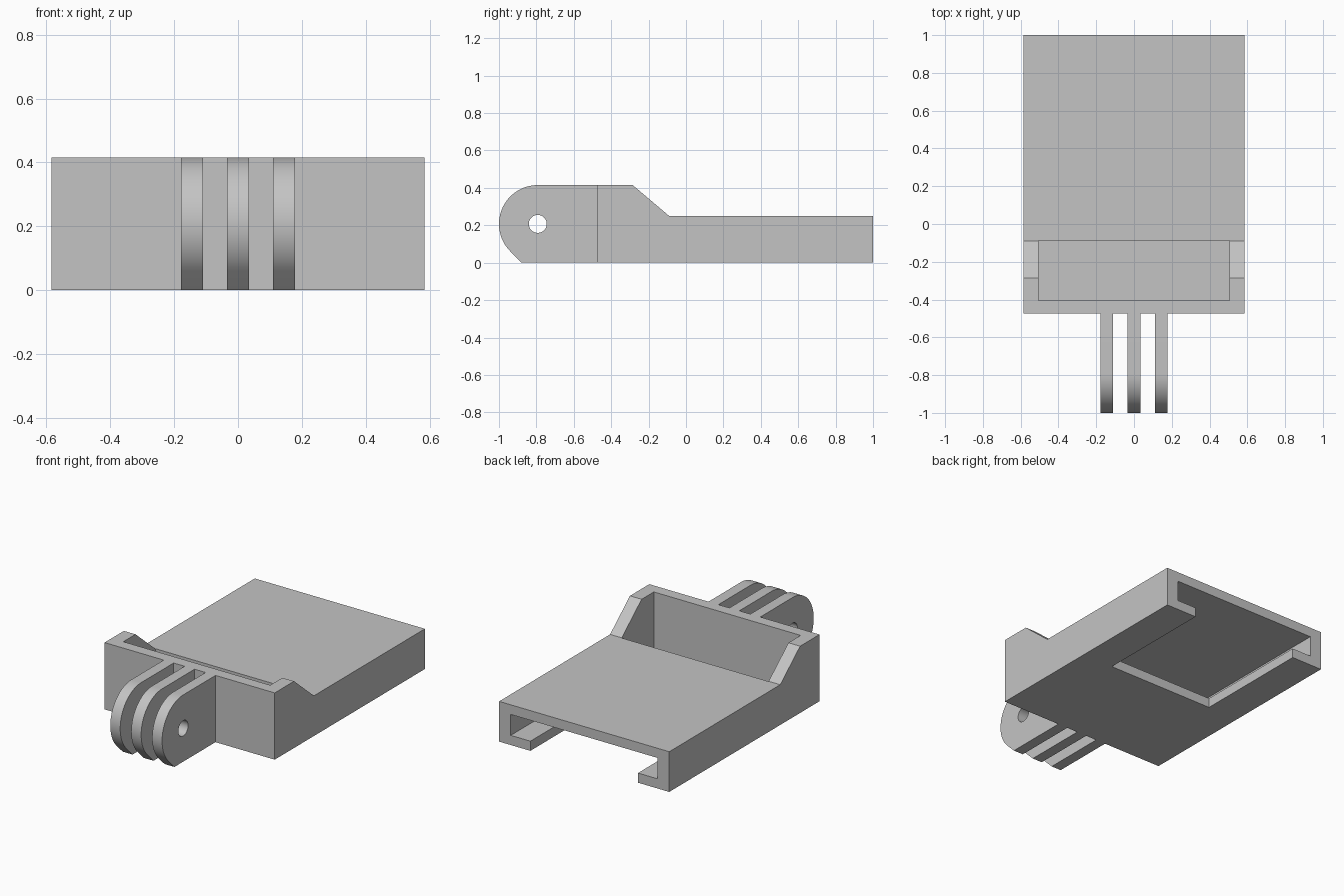
import bpy, bmesh, math
from math import sin, cos, pi

old = bpy.data.objects.get("Cube")
if old:
    bpy.data.objects.remove(old, do_unlink=True)

GREY = (0.55, 0.55, 0.55, 1)
plastic = bpy.data.materials.new("grey_plastic")
plastic.use_nodes = True
plastic.diffuse_color = GREY
plastic.node_tree.nodes["Principled BSDF"].inputs["Base Color"].default_value = GREY

HALF = 0.585       # half width of the body
WALL = -0.475      # outer face of the front wall
HEIGHT = 0.415
R = HEIGHT / 2     # radius of the finger tips


def prism(name, profile, x0, x1):
    """Extrude a (y, z) profile along x."""
    bm = bmesh.new()
    face = bm.faces.new([bm.verts.new((x0, y, z)) for y, z in profile])
    ext = bmesh.ops.extrude_face_region(bm, geom=[face])
    moved = [g for g in ext["geom"] if isinstance(g, bmesh.types.BMVert)]
    bmesh.ops.translate(bm, verts=moved, vec=(x1 - x0, 0, 0))
    bmesh.ops.recalc_face_normals(bm, faces=bm.faces)
    mesh = bpy.data.meshes.new(name)
    bm.to_mesh(mesh)
    bm.free()
    mesh.materials.append(plastic)
    obj = bpy.data.objects.new(name, mesh)
    bpy.context.collection.objects.link(obj)
    return obj


def select(obj):
    bpy.ops.object.select_all(action='DESELECT')
    obj.select_set(True)
    bpy.context.view_layer.objects.active = obj


def cut(obj, cutter):
    """Subtract the cutter and remove it."""
    cutter.hide_render = True
    mod = obj.modifiers.new("cut", 'BOOLEAN')
    mod.operation = 'DIFFERENCE'
    mod.solver = 'EXACT'
    mod.object = cutter
    select(obj)
    bpy.ops.object.modifier_apply(modifier=mod.name)
    bpy.data.objects.remove(cutter, do_unlink=True)


# Body: low sleeve with a raised front wall and sloping cheeks
body = prism("sleeve_body", [(WALL, 0), (1, 0), (1, 0.25), (-0.09, 0.25),
                             (-0.285, HEIGHT), (WALL, HEIGHT)], -HALF, HALF)

# Channel open at the rear, rising into the open pocket behind the front wall
cut(body, prism("channel_cutter", [(-0.405, 0.06), (1.1, 0.06), (1.1, 0.19),
                                   (-0.088, 0.19), (-0.088, 0.6), (-0.405, 0.6)],
                -0.505, 0.505))

# Slot in the underside, leaving a lip along each side
cut(body, prism("slot_cutter", [(0.24, -0.1), (1.1, -0.1), (1.1, 0.12), (0.24, 0.12)],
                -0.37, 0.37))

# Mounting fingers: round tip, tangent chamfer at the bottom, pivot hole
CY = -1 + R
arc = [(CY + R * cos(a), R + R * sin(a))
       for a in (pi / 2 + i * (3 * pi / 4) / 30 for i in range(31))]
toe = CY - R * (math.sqrt(2) - 1)
finger_profile = [(WALL, HEIGHT)] + arc + [(toe, 0), (WALL, 0)]
hole = [(CY + 0.048 * cos(2 * pi * i / 32), R + 0.048 * sin(2 * pi * i / 32))
        for i in range(32)]

for name, x in (("right_finger", -0.144), ("middle_finger", 0), ("left_finger", 0.144)):
    finger = prism(name, finger_profile, x - 0.034, x + 0.034)
    cut(finger, prism("hole_cutter", hole, x - 0.1, x + 0.1))
    select(finger)
    bpy.ops.object.shade_smooth_by_angle(angle=math.radians(30))
